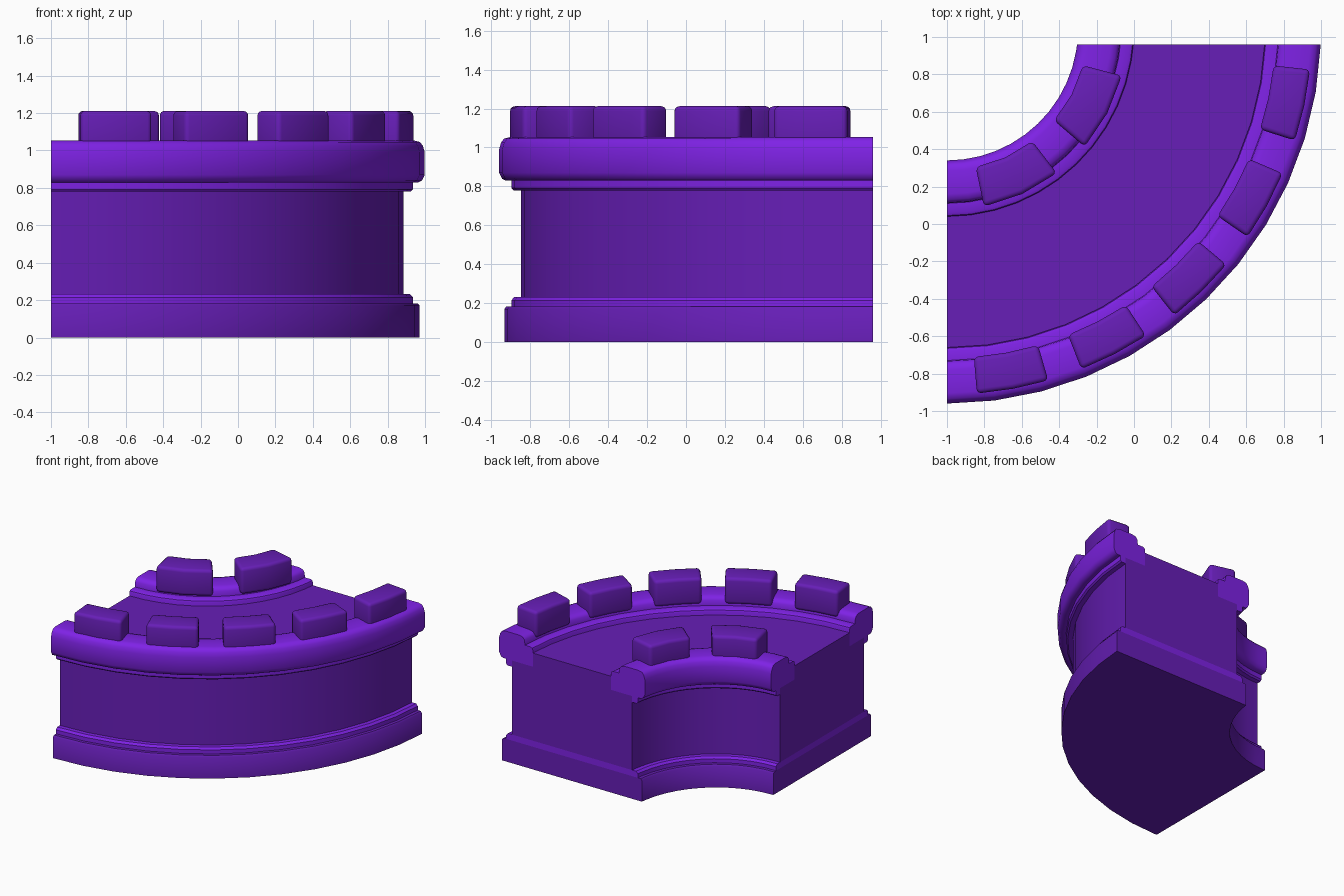
import bpy, bmesh
from math import radians, degrees, sin, cos, asin, sqrt

if "Cube" in bpy.data.objects:
    bpy.data.objects.remove(bpy.data.objects["Cube"])

CX, CY, MID = -1.0, 1.04, 1.35   # arc centre, and radius halfway across the wall
BACK = 0.96                      # plane of the flat back
FULL = 90 - degrees(asin((CY - BACK) / 2))   # sweep that reaches the back at the outer edge


def material(name, rgb):
    m = bpy.data.materials.new(name)
    m.use_nodes = True
    m.diffuse_color = (*rgb, 1)
    m.node_tree.nodes["Principled BSDF"].inputs["Base Color"].default_value = (*rgb, 1)
    return m


stone = material("purple stone", (0.135, 0.013, 0.475))
trim = material("bright purple trim", (0.212, 0.016, 0.79))


def sweep(name, profile, mat, start=0, end=FULL, steps=12, bevel=0):
    """Sweep a closed (radius, z) profile round the arc centre and cap it."""
    bm = bmesh.new()
    rings = []
    for i in range(steps + 1):
        a = radians(start + (end - start) * i / steps)
        rings.append([bm.verts.new((CX + r * sin(a), CY - r * cos(a), z)) for r, z in profile])
    # full sweeps end flush with the flat back
    if end == FULL:
        for v, (r, z) in zip(rings[-1], profile):
            v.co = (CX + sqrt(r * r - (CY - BACK) ** 2), BACK, z)
    n = len(profile)
    for a, b in zip(rings, rings[1:]):
        for j in range(n):
            k = (j + 1) % n
            bm.faces.new((a[j], a[k], b[k], b[j]))
    bm.faces.new(rings[0])
    bm.faces.new(rings[-1])
    bmesh.ops.recalc_face_normals(bm, faces=bm.faces)
    me = bpy.data.meshes.new(name)
    bm.to_mesh(me)
    bm.free()
    ob = bpy.data.objects.new(name, me)
    bpy.context.collection.objects.link(ob)
    me.materials.append(mat)
    bpy.ops.object.select_all(action="DESELECT")
    ob.select_set(True)
    bpy.context.view_layer.objects.active = ob
    if bevel:
        mod = ob.modifiers.new("soft edges", "BEVEL")
        mod.width, mod.segments, mod.limit_method = bevel, 3, "ANGLE"
        mod.angle_limit = radians(40)
        bpy.ops.object.modifier_apply(modifier=mod.name)
    bpy.ops.object.shade_smooth_by_angle(angle=radians(40))


def mirrored(half):
    """Complete a half profile about the middle radius."""
    return half + [(2 * MID - r, z) for r, z in reversed(half)]


# Plinth, moulding and wall body with the raised floor
sweep("base", mirrored([(1.973, 0), (1.973, 0.17), (1.963, 0.183)]), stone)
sweep("base_moulding", mirrored([(1.937, 0.183), (1.937, 0.215), (1.922, 0.232)]), trim)
sweep("wall_body", mirrored([(1.887, 0.232), (1.887, 0.83), (1.70, 0.83), (1.70, 0.94)]), stone)

# Rounded parapets with a ring below and a ledge on the floor side
parapet = [(1.887, 0.78), (1.925, 0.78), (1.937, 0.792), (1.937, 0.83),
           (1.965, 0.83), (1.985, 0.84), (2.0, 0.87), (2.0, 0.99), (1.99, 1.025),
           (1.975, 1.045), (1.945, 1.053), (1.82, 1.053), (1.79, 1.045), (1.774, 1.025),
           (1.77, 0.985), (1.72, 0.985), (1.705, 0.978), (1.70, 0.965), (1.70, 0.83), (1.887, 0.83)]
sweep("outer_parapet", parapet, trim)
sweep("inner_parapet", [(2 * MID - r, z) for r, z in parapet], trim)


# Battlement blocks
def blocks(name, r0, r1, angles, width):
    for i, a in enumerate(angles):
        sweep(f"{name}_{i + 1}", [(r0, 1.0), (r1, 1.0), (r1, 1.212), (r0, 1.212)], stone,
              a - width / 2, a + width / 2, 2, 0.025)


blocks("outer_battlement", 1.757, 1.953, [10.4 + 16.9 * i for i in range(5)], 11.4)
blocks("inner_battlement", 0.752, 0.967, [24.6, 62.4], 25.6)
